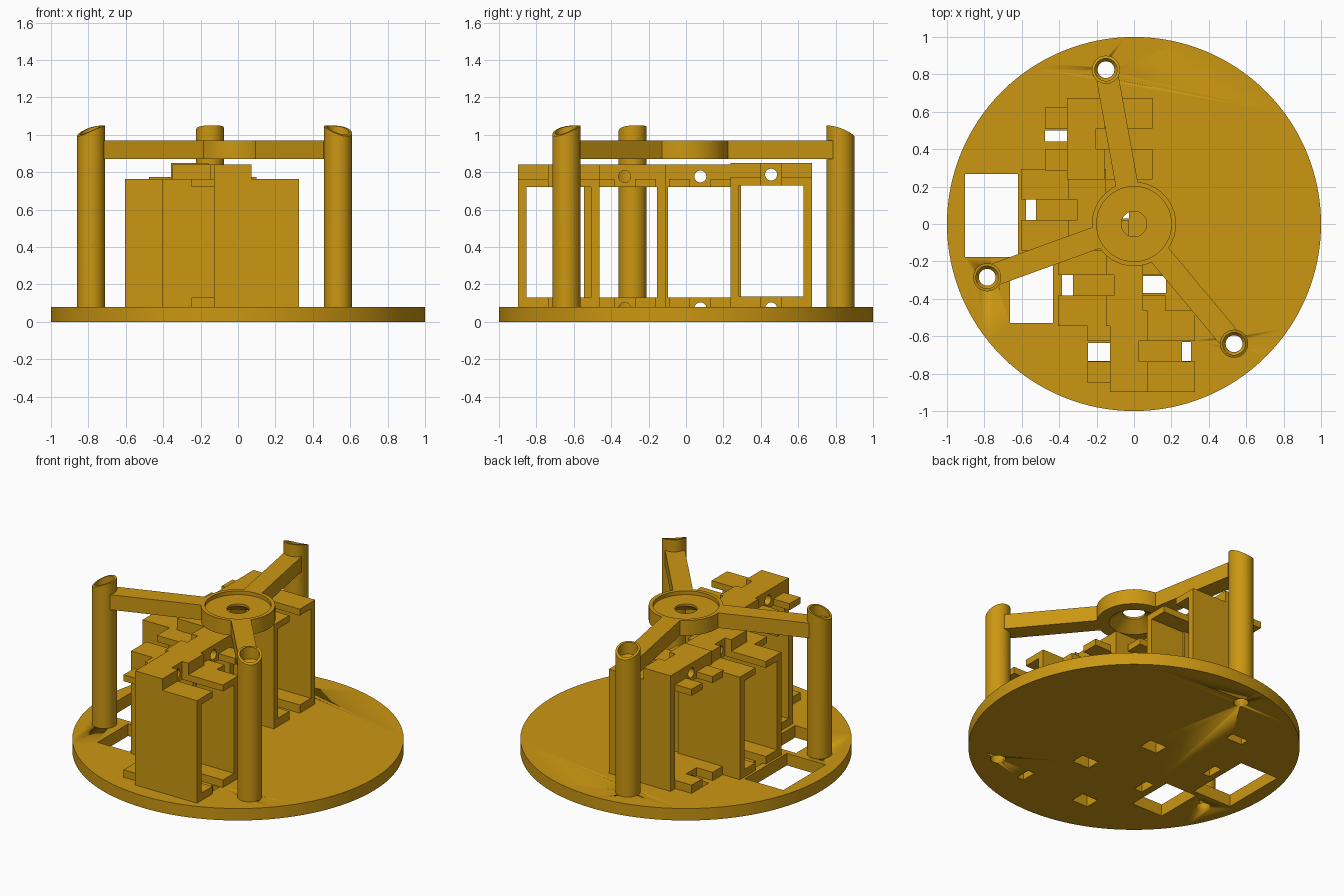
import bpy, bmesh, math
from mathutils import Vector, Matrix

if "Cube" in bpy.data.objects:
    bpy.data.objects.remove(bpy.data.objects["Cube"])

gold = bpy.data.materials.new("golden_yellow")
gold.diffuse_color = (0.60, 0.31, 0.006, 1)
gold.use_nodes = True
gold.node_tree.nodes["Principled BSDF"].inputs["Base Color"].default_value = gold.diffuse_color


def finish(name, bm, smooth=True):
    bmesh.ops.recalc_face_normals(bm, faces=bm.faces)
    me = bpy.data.meshes.new(name)
    bm.to_mesh(me)
    bm.free()
    ob = bpy.data.objects.new(name, me)
    bpy.context.collection.objects.link(ob)
    me.materials.append(gold)
    if smooth:
        bpy.ops.object.select_all(action='DESELECT')
        ob.select_set(True)
        bpy.context.view_layer.objects.active = ob
        bpy.ops.object.shade_smooth_by_angle(angle=math.radians(30))
    return ob


def box(name, x, y, z):
    bm = bmesh.new()
    size = [abs(r[1] - r[0]) for r in (x, y, z)]
    mid = [(r[0] + r[1]) / 2 for r in (x, y, z)]
    bmesh.ops.create_cube(bm, size=1, matrix=Matrix.Translation(mid) @ Matrix.Diagonal((*size, 1)))
    return finish(name, bm, False)


def cylinder(name, r, centre, depth, axis='Z', seg=32):
    bm = bmesh.new()
    rot = Matrix.Rotation(math.pi / 2, 4, 'Y') if axis == 'X' else Matrix()
    bmesh.ops.create_cone(bm, cap_ends=True, segments=seg, radius1=r, radius2=r, depth=depth,
                          matrix=Matrix.Translation(centre) @ rot)
    return finish(name, bm)


def lathe(name, profile, at=(0, 0), seg=64, shift=None):
    """Closed (radius, z) profile revolved about a vertical axis."""
    bm = bmesh.new()
    rings = []
    for i in range(seg):
        a = 2 * math.pi * i / seg
        ring = []
        for r, z in profile:
            x, y = r * math.cos(a), r * math.sin(a)
            ring.append(bm.verts.new((at[0] + x, at[1] + y, shift(x, y, z) if shift else z)))
        rings.append(ring)
    n = len(profile)
    for i in range(seg):
        a, b = rings[i], rings[(i + 1) % seg]
        for j in range(n):
            k = (j + 1) % n
            bm.faces.new((a[j], b[j], b[k], a[k]))
    return finish(name, bm)


def cut(ob, cutters):
    bpy.context.view_layer.objects.active = ob
    for c in cutters:
        c.hide_render = True
        m = ob.modifiers.new("cut", 'BOOLEAN')
        m.operation, m.solver, m.object = 'DIFFERENCE', 'EXACT', c
        bpy.ops.object.modifier_apply(modifier=m.name)
        bpy.data.objects.remove(c)


posts = [(-0.15, 0.825), (-0.785, -0.285), (0.535, -0.64)]
base_z = 0.08

# Round base plate with cable windows, screw slots and post bores
base = cylinder("base_plate", 1.0, (0, 0, base_z / 2), base_z, seg=128)
windows = [
    (-0.904, -0.62, -0.176, 0.267), (-0.663, -0.433, -0.53, -0.21),
    (-0.476, -0.358, 0.44, 0.50), (-0.246, -0.128, -0.733, -0.635),
    (0.048, 0.171, -0.37, -0.278), (-0.15, -0.027, 0.03, 0.125),
    (-0.578, -0.525, 0.02, 0.134), (-0.385, -0.326, -0.385, -0.273),
    (0.257, 0.305, -0.733, -0.63)]
cutters = [box("cutter", w[:2], w[2:], (-0.1, 0.2)) for w in windows]
cutters += [cylinder("cutter", 0.045, (px, py, 0), 0.5) for px, py in posts]
cut(base, cutters)


# Motor brackets: stepped square tubes running along x
def bracket(name, x0, d, yc, dz=0.0):
    X = lambda a, b: sorted((x0 + d * a, x0 + d * b))
    Y = lambda a, b: (yc + a, yc + b)
    hw, top, low = 0.218, 0.84 + dz, 0.763 + dz
    inner_top, inner_bot = 0.72 + dz, 0.13 + dz / 2
    # L-shaped side profile pushed through the bracket width
    bm = bmesh.new()
    prof = [(0, base_z), (0.455, base_z), (0.455, low), (0.2, low), (0.2, top), (0, top)]
    f = bm.faces.new([bm.verts.new((x0 + d * u, yc - hw, z)) for u, z in prof])
    ext = bmesh.ops.extrude_face_region(bm, geom=[f])
    bmesh.ops.translate(bm, vec=(0, 2 * hw, 0),
                        verts=[v for v in ext['geom'] if isinstance(v, bmesh.types.BMVert)])
    ob = finish(name, bm, False)
    xm = x0 + d * 0.2
    cut(ob, [
        box("cutter", X(-0.1, 0.6), Y(-0.172, 0.172), (inner_bot, inner_top)),
        box("cutter", X(0.155, 0.6), Y(-0.055, 0.055), (0.6, 1.0)),
        box("cutter", X(0.155, 0.6), Y(-0.055, 0.055), (0.0, 0.2)),
        cylinder("cutter", 0.032, (xm, yc, 0.777 + dz), 1.0, 'X'),
        cylinder("cutter", 0.032, (xm, yc, 0.072), 1.0, 'X')])
    # Paired prongs above and below on the rear side
    for s in (-1, 1):
        y = sorted((yc + s * 0.055, yc + s * 0.168))
        box(name + "_upper_prong", X(-0.12, 0), y, (inner_top, low))
        box(name + "_lower_prong", X(-0.12, 0), y, (base_z, inner_bot))


bracket("back_bracket", -0.357, 1, 0.455, 0.01)
bracket("left_bracket", -0.149, -1, 0.077)
bracket("middle_bracket", 0.049, -1, -0.328)
bracket("front_bracket", -0.128, 1, -0.681)

# Hub ring: shallow dish on top, flared hole below
lathe("hub", [(0.225, 0.87), (0.225, 0.97), (0.2, 0.97), (0.2, 0.945),
              (0.068, 0.945), (0.068, 0.93), (0.15, 0.87)])

# Hollow posts with outward-sloping tops, and arms joining them to the hub
for px, py in posts:
    out = Vector((px, py)).normalized()

    def slope(x, y, z):
        if z < 1.04:
            return z
        t = (x * out.x + y * out.y + 0.075) / 0.15
        return 1.05 - 0.058 * max(0, t) ** 1.6

    lathe("post", [(0.075, base_z), (0.075, 1.05), (0.06, 1.05), (0.06, 0.97),
                   (0.045, 0.95), (0.045, base_z)], (px, py), 48, slope)
    dist = math.hypot(px, py)
    arm = box("arm", (0.21, dist - 0.05), (-0.06, 0.06), (0.87, 0.97))
    arm.rotation_euler.z = math.atan2(py, px)
    cut(arm, [cylinder("cutter", 0.07, (px, py, 0.9), 0.5, seg=48)])
